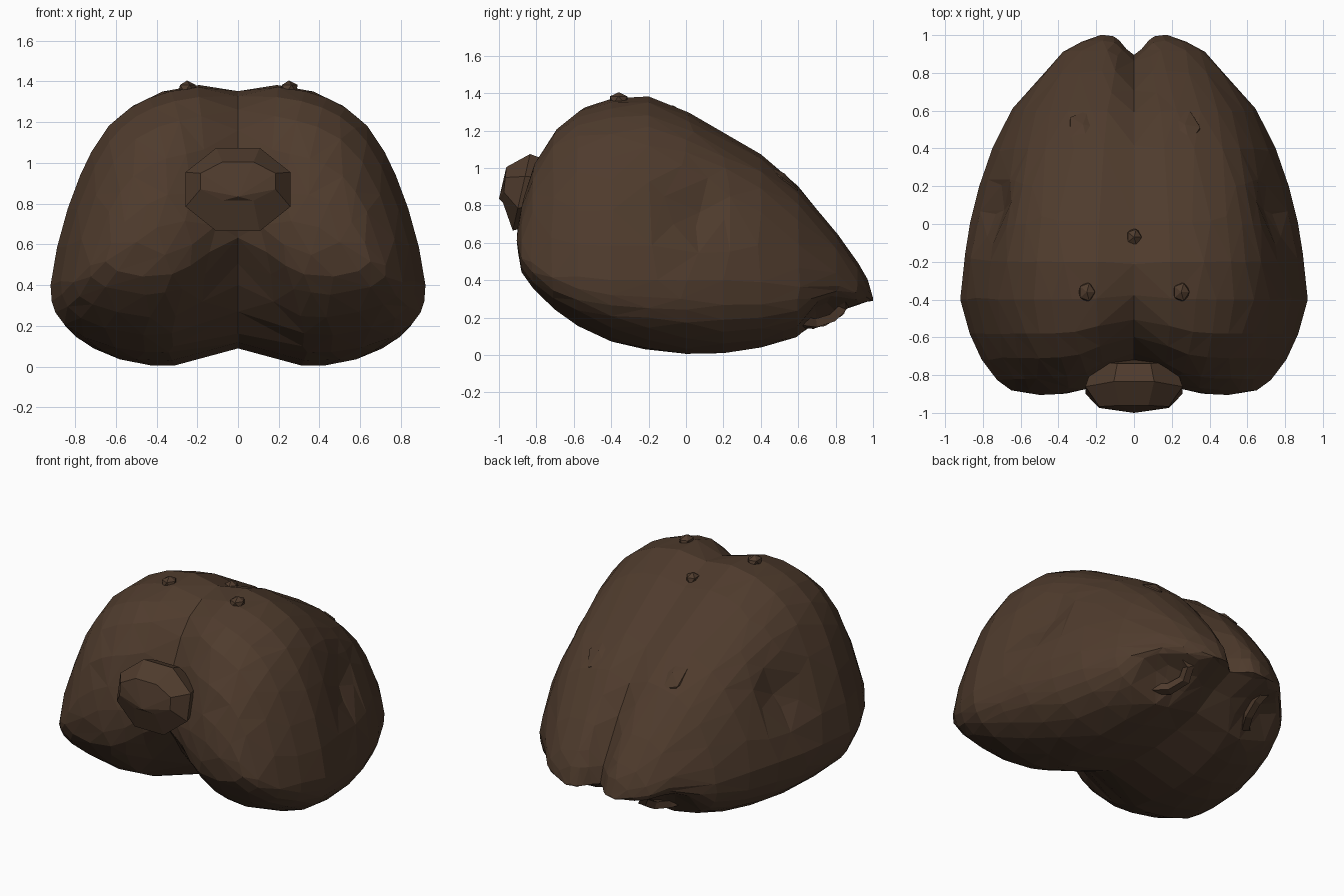
import bpy, bmesh, math
from mathutils import Vector, Matrix

if "Cube" in bpy.data.objects:
    bpy.data.objects.remove(bpy.data.objects["Cube"])

brown = bpy.data.materials.new("dark_brown")
brown.use_nodes = True
colour = (0.078, 0.044, 0.026, 1)
brown.diffuse_color = colour
brown.node_tree.nodes["Principled BSDF"].inputs["Base Color"].default_value = colour


def make_object(name, bm):
    bmesh.ops.recalc_face_normals(bm, faces=bm.faces)
    mesh = bpy.data.meshes.new(name)
    bm.to_mesh(mesh)
    bm.free()
    mesh.materials.append(brown)
    obj = bpy.data.objects.new(name, mesh)
    bpy.context.collection.objects.link(obj)
    return obj


def bell(d, width):
    return math.exp(-(d / width) ** 2)


# Body stations along the length: y, half width, top, bottom, widest height
STATIONS = [
    (-.905, .50, .72, .52, .62), (-.88, .65, .86, .42, .54),
    (-.82, .73, 1.06, .34, .48), (-.71, .81, 1.23, .23, .44),
    (-.58, .87, 1.33, .135, .42), (-.40, .92, 1.38, .05, .40),
    (-.20, .90, 1.39, .005, .40), (0, .87, 1.31, -.02, .40),
    (.20, .82, 1.20, -.02, .40), (.40, .75, 1.08, .01, .39),
    (.60, .65, .91, .06, .37), (.80, .50, .67, .18, .35),
    (.92, .38, .50, .24, .33), (.97, .27, .42, .26, .32),
    (1.0, .18, .32, .27, .29)]
# Hollows on each side: centre, radius, push
HOLLOWS = [
    (Vector((.40, .74, .23)), .15, Vector((-.03, -.05, .07))),
    (Vector((.80, .06, .78)), .18, Vector((-.07, 0, -.02)))]


def body_point(station, angle):
    y, w, top, low, mid = station
    c, s = math.sin(angle), math.cos(angle)
    front = max(0, min(1, (-.3 - y) / .5))
    rear = max(0, min(1, (y - .5) / .5))
    # Sloping sides above, fuller belly below, creases between the two lobes
    if s > 0:
        x = w * math.copysign(abs(c) ** .76, c) * (1 - .07 * math.sin(math.pi * s))
        z = mid + (top - mid) * s ** .82
        z -= (.04 + .05 * front) * bell(x, .09) * s
    else:
        x = w * math.copysign(abs(c) ** .74, c)
        z = mid - (mid - low) * (-s) ** .72
        z += (.11 + .10 * front) * bell(x, .23) * -s * (1 - rear * .7)
    y += .13 * front * bell(x, .22) - .10 * rear * bell(x, .07)
    p = Vector((x, y, z))
    side = -1 if x < 0 else 1
    for centre, radius, push in HOLLOWS:
        k = bell((Vector((abs(x), y, z)) - centre).length, radius)
        p += Vector((push.x * side, push.y, push.z)) * k
    return p


def build_body(around=48, steps=3):
    rows = []
    for a, b in zip(STATIONS, STATIONS[1:]):
        rows += [[u + (v - u) * i / steps for u, v in zip(a, b)] for i in range(steps)]
    rows.append(STATIONS[-1])
    bm = bmesh.new()
    rings = [[bm.verts.new(body_point(r, math.tau * i / around)) for i in range(around)]
             for r in rows]
    for r, q in zip(rings, rings[1:]):
        for i in range(around):
            j = (i + 1) % around
            bm.faces.new((r[i], r[j], q[j], q[i]))
    half = around // 2
    for ring in (rings[0], rings[-1]):
        # Cap that joins upper and lower points, following the crease
        for i in range(-half // 2, half // 2):
            quad = [ring[k % around] for k in (i, i + 1, half - i - 1, half - i)]
            bm.faces.new(list(dict.fromkeys(quad)))
    bmesh.ops.triangulate(bm, faces=bm.faces)
    body = make_object("body", bm)
    facets = body.modifiers.new("facets", 'DECIMATE')
    facets.ratio = .2
    facets.use_symmetry = True
    facets.symmetry_axis = 'X'


build_body()

# Snout: an eight sided bulge lofted toward the front
bm = bmesh.new()
loops = []
for y, w, h, z, lean in [(-.72, .22, .16, .88, -.02), (-.88, .265, .205, .87, .05),
                         (-.97, .19, .095, .91, .01)]:
    loops.append([])
    for i in range(8):
        a = math.tau * (i + .5) / 8
        loops[-1].append(bm.verts.new((w * math.cos(a) * 1.05, y + lean * math.sin(a),
                                       z + h * math.sin(a) * 1.08)))
for a, b in zip(loops, loops[1:]):
    for i in range(8):
        bm.faces.new((a[i], a[(i + 1) % 8], b[(i + 1) % 8], b[i]))
tip = bm.verts.new((0, -1.0, .835))
for i in range(8):
    bm.faces.new((loops[-1][i], loops[-1][(i + 1) % 8], tip))
bm.faces.new(loops[0])
make_object("snout", bm)


def knob(name, place, size, tilt=0):
    bm = bmesh.new()
    bmesh.ops.create_icosphere(bm, subdivisions=1, radius=1, matrix=Matrix.LocRotScale(
        Vector(place), Matrix.Rotation(tilt, 3, 'X').to_quaternion(), Vector(size)))
    make_object(name, bm)


# Knobs on top and paired details
knob("middle_knob", (0, -.07, 1.29), (.045, .05, .045))
for side, label in ((1, "left"), (-1, "right")):
    knob(label + "_top_knob", (side * .25, -.36, 1.365), (.048, .055, .04))
    knob(label + "_back_patch", (side * .27, .50, .935), (.09, .13, .045), -.65)
    # Low rim around the rear hollow
    bm = bmesh.new()
    out = Vector((side * .65, .45, -.6)).normalized()
    turn = out.to_track_quat('Z', 'Y').to_matrix().to_4x4()
    spin = Matrix.Translation(Vector((side * .40, .72, .24)) - out * .035) @ turn
    rim = [[bm.verts.new(spin @ Vector(((.17 + .035 * math.cos(t)) * math.cos(a),
                                        (.12 + .035 * math.cos(t)) * math.sin(a),
                                        .03 * math.sin(t))))
            for t in (0, math.tau / 4, math.tau / 2, math.tau * .75)]
           for a in [math.tau * i / 9 for i in range(9)]]
    for i in range(9):
        p, q = rim[i], rim[(i + 1) % 9]
        for k in range(4):
            bm.faces.new((p[k], q[k], q[(k + 1) % 4], p[(k + 1) % 4]))
    make_object(label + "_rear_rim", bm)
